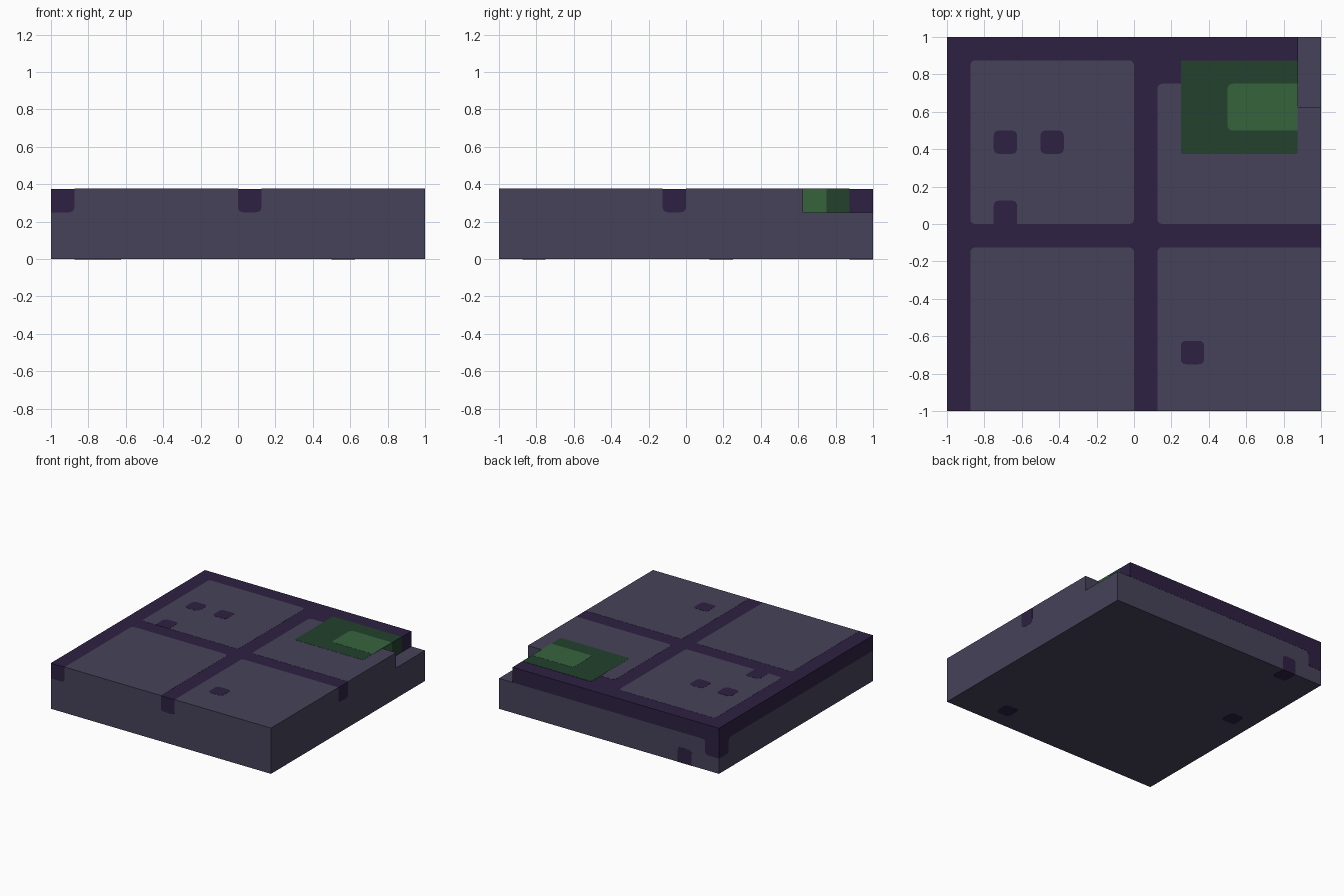
import bpy
import bmesh
from mathutils import Vector

if "Cube" in bpy.data.objects:
    bpy.data.objects.remove(bpy.data.objects["Cube"])

P = 0.125          # paving unit
H = 3 * P          # slab height
LIFT = 0.001       # height of one painted layer


def material(name, rgb):
    lin = [((c / 255 + 0.055) / 1.055) ** 2.4 for c in rgb]
    m = bpy.data.materials.new(name)
    m.diffuse_color = (*lin, 1)
    m.use_nodes = True
    m.node_tree.nodes["Principled BSDF"].inputs["Base Color"].default_value = m.diffuse_color
    return m


STONE = material("grey_stone", (71, 66, 90))
MORTAR = material("dark_mortar", (46, 33, 66))
MOSS = material("dark_moss", (34, 65, 45))
LEAF = material("light_moss", (54, 100, 60))


def finish(name, bm, mats):
    bmesh.ops.recalc_face_normals(bm, faces=bm.faces)
    me = bpy.data.meshes.new(name)
    bm.to_mesh(me)
    bm.free()
    for m in mats:
        me.materials.append(m)
    ob = bpy.data.objects.new(name, me)
    bpy.context.collection.objects.link(ob)
    return ob


# Each side maps flat (u, v) plus outward distance d to space
SIDES = {
    "top": lambda u, v, d: Vector((u, v, H + d)),
    "bottom": lambda u, v, d: Vector((u, v, -d)),
    "front": lambda u, v, d: Vector((u, -1 - d, v)),
    "back": lambda u, v, d: Vector((u, 1 + d, v)),
    "right": lambda u, v, d: Vector((1 + d, u, v)),
    "left": lambda u, v, d: Vector((-1 - d, u, v)),
    "notch": lambda u, v, d: Vector((1 - P + d, u, v)),
}


def plate(name, side, pts, mat, layer=1, r=0.03):
    """Thin plate from (u, v, rounded) corners."""
    flat = []
    for i, (u, v, rounded) in enumerate(pts):
        p = Vector((u, v))
        if not rounded:
            flat.append(p)
            continue
        a = Vector(pts[i - 1][:2]) - p
        b = Vector(pts[(i + 1) % len(pts)][:2]) - p
        a, b = p + a.normalized() * r, p + b.normalized() * r
        for k in range(5):
            t = k / 4
            flat.append(a * (1 - t) ** 2 + p * 2 * t * (1 - t) + b * t * t)
    bm = bmesh.new()
    put = SIDES[side]
    low = [bm.verts.new(put(q.x, q.y, 0)) for q in flat]
    high = [bm.verts.new(put(q.x, q.y, layer * LIFT)) for q in flat]
    bm.faces.new(high)
    for i in range(len(flat)):
        bm.faces.new((low[i - 1], low[i], high[i], high[i - 1]))
    bm.faces.new(low[::-1])
    return finish(name, bm, [mat])


def rect(u0, v0, u1, v1, rnd="1111"):
    """Corners anticlockwise from lower left, with rounding flags."""
    c = ((u0, v0), (u1, v0), (u1, v1), (u0, v1))
    return [(u, v, f == "1") for (u, v), f in zip(c, rnd)]


# Slab with a stepped notch in the back right corner
bm = bmesh.new()
bmesh.ops.create_cube(bm, size=1)
for v in bm.verts:
    v.co = Vector((v.co.x * 2, v.co.y * 2, (v.co.z + 0.5) * H))
for co, no in (((1 - P, 0, 0), (1, 0, 0)), ((0, 1 - 3 * P, 0), (0, 1, 0)),
               ((0, 0, 2 * P), (0, 0, 1))):
    bmesh.ops.bisect_plane(bm, geom=bm.verts[:] + bm.edges[:] + bm.faces[:],
                           plane_co=co, plane_no=no)


def at(x, y, z):
    return min(bm.verts, key=lambda v: (v.co - Vector((x, y, z))).length)


bmesh.ops.delete(bm, geom=[at(1, 1, H)], context='VERTS')
nx, ny, nz = 1 - P, 1 - 3 * P, 2 * P
inner = bm.verts.new((nx, ny, nz))
corner, fx, fy = at(nx, ny, H), at(1, ny, nz), at(nx, 1, nz)
bm.faces.new((corner, at(nx, 1, H), fy, inner))
bm.faces.new((corner, at(1, ny, H), fx, inner))
bm.faces.new((inner, fx, at(1, 1, nz), fy))
for f in bm.faces:
    f.material_index = int(f.calc_center_median().z > H - 0.001)
finish("slab", bm, [STONE, MORTAR])

# Four paving stones on top
plate("paving_back_left", "top", rect(-.875, 0, 0, .875), STONE)
plate("paving_front_left", "top", rect(-.875, -1, 0, -P, "0011"), STONE)
plate("paving_front_right", "top", rect(P, -1, 1, -P, "0001"), STONE)
plate("paving_back_right", "top",
      [(P, 0, 1), (1, 0, 0), (1, ny, 0), (nx, ny, 0), (nx, .75, 0), (P, .75, 1)], STONE)

# Pits in the top and underside
for i, (x, y) in enumerate(((-.75, .375), (-.5, .375), (.25, -.75))):
    plate(f"top_pit_{i}", "top", rect(x, y, x + P, y + P), MORTAR, 2)
plate("top_pit_joint", "top", rect(-.75, 0, -.625, P, "0011"), MORTAR, 2)
for i, (x, y) in enumerate(((-.875, P), (.5, -.875))):
    plate(f"bottom_pit_{i}", "bottom", rect(x, y, x + P, y + P), MORTAR)
plate("bottom_pit_edge", "bottom", rect(-.75, .875, -.625, 1, "1100"), MORTAR)

# Moss patch, wrapping down into the notch
plate("moss", "top", rect(.25, .375, nx, .875), MOSS, 2, 0.01)
plate("moss_highlight", "top", rect(.5, .5, nx, .75, "1001"), LEAF, 3)
for name, y, m in (("notch_leaf", ny, LEAF), ("notch_moss", .75, MOSS),
                   ("notch_mortar", .875, MORTAR)):
    plate(name, "notch", rect(y, nz, y + P, H, "0000"), m)

# Mortar joints showing on the sides
plate("front_joint_left", "front", rect(-1, nz, -.875, H, "0100"), MORTAR)
plate("front_joint_middle", "front", rect(0, nz, P, H, "1100"), MORTAR)
plate("right_joint", "right", rect(-P, nz, 0, H, "1100"), MORTAR)
plate("back_band", "back", [(-1, P, 0), (-.875, P, 1), (-.875, nz, 1),
                            (nx, nz, 0), (nx, H, 0), (-1, H, 0)], MORTAR)
plate("back_pit", "back", rect(-.75, 0, -.625, P, "0011"), MORTAR)
plate("left_band", "left", [(1, P, 0), (.875, P, 1), (.875, nz, 1),
                            (-1, nz, 0), (-1, H, 0), (1, H, 0)], MORTAR)
